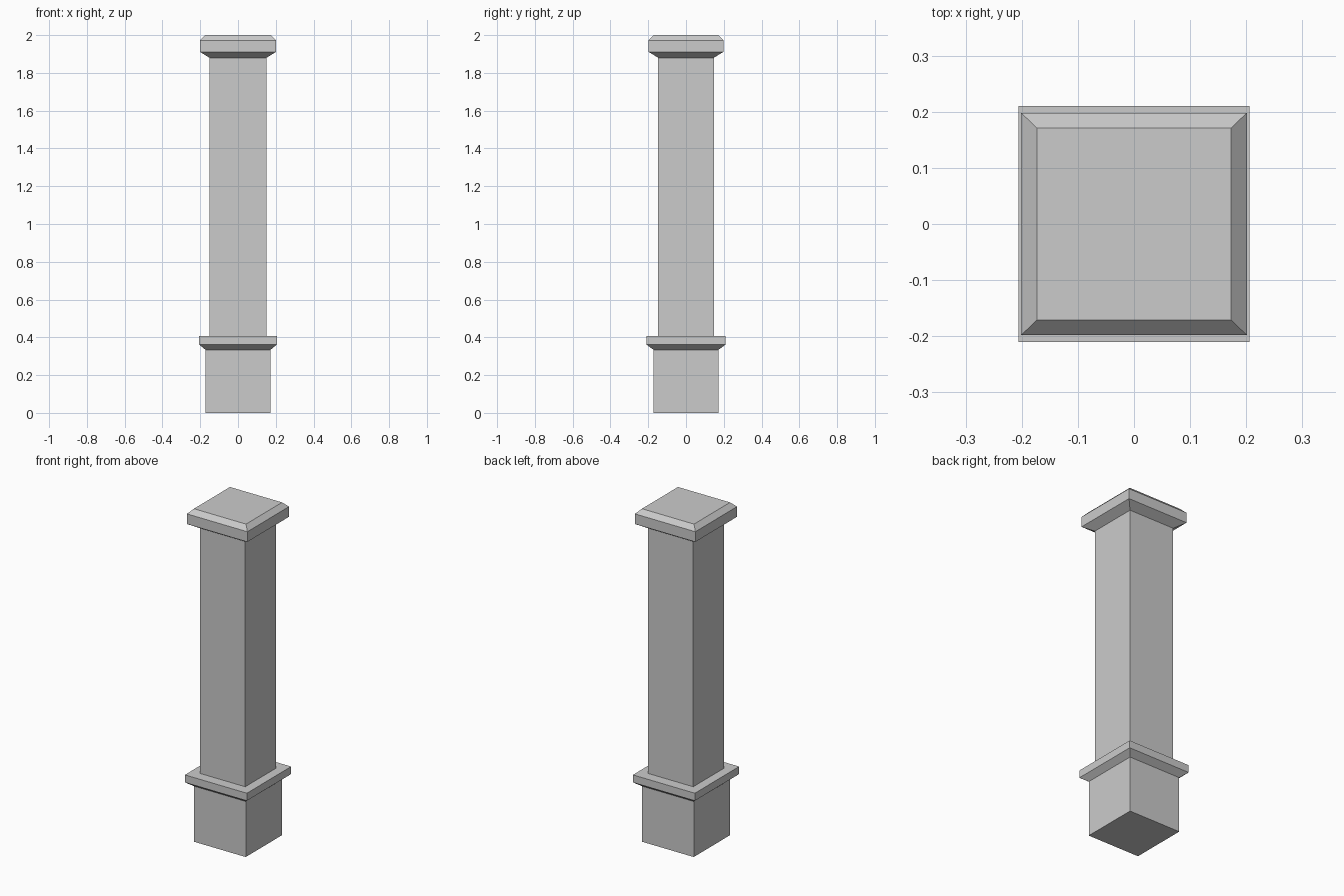
import bpy
import bmesh

if "Cube" in bpy.data.objects:
    bpy.data.objects.remove(bpy.data.objects["Cube"])


def loft(name, rings, cap_bottom=False, cap_top=False):
    """Skin a stack of rectangles given as (half_x, half_y, z)."""
    bm = bmesh.new()
    loops = []
    for hx, hy, z in rings:
        corners = ((-hx, -hy), (hx, -hy), (hx, hy), (-hx, hy))
        loops.append([bm.verts.new((x, y, z)) for x, y in corners])
    for low, high in zip(loops, loops[1:]):
        for i in range(4):
            j = (i + 1) % 4
            bm.faces.new((low[i], low[j], high[j], high[i]))
    if cap_bottom:
        bm.faces.new(loops[0][::-1])
    if cap_top:
        bm.faces.new(loops[-1])
    mesh = bpy.data.meshes.new(name)
    bm.to_mesh(mesh)
    bm.free()
    obj = bpy.data.objects.new(name, mesh)
    bpy.context.collection.objects.link(obj)
    return obj


# Shared cross-sections, so neighbouring parts meet edge to edge
base_top = (0.172, 0.172, 0.334)
shaft_bottom = (0.151, 0.147, 0.407)
shaft_top = (0.151, 0.147, 1.88)

# Plinth
loft("base", [(0.172, 0.172, 0.0), base_top], cap_bottom=True)

# Flared collar with a flat ledge running in to the shaft
loft("collar", [base_top, (0.206, 0.210, 0.362), (0.206, 0.210, 0.407), shaft_bottom])

# Shaft
loft("shaft", [shaft_bottom, shaft_top])

# Flared capital with a bevelled top
loft("cap", [shaft_top, (0.201, 0.198, 1.911), (0.201, 0.198, 1.972),
             (0.173, 0.171, 2.0)], cap_top=True)
